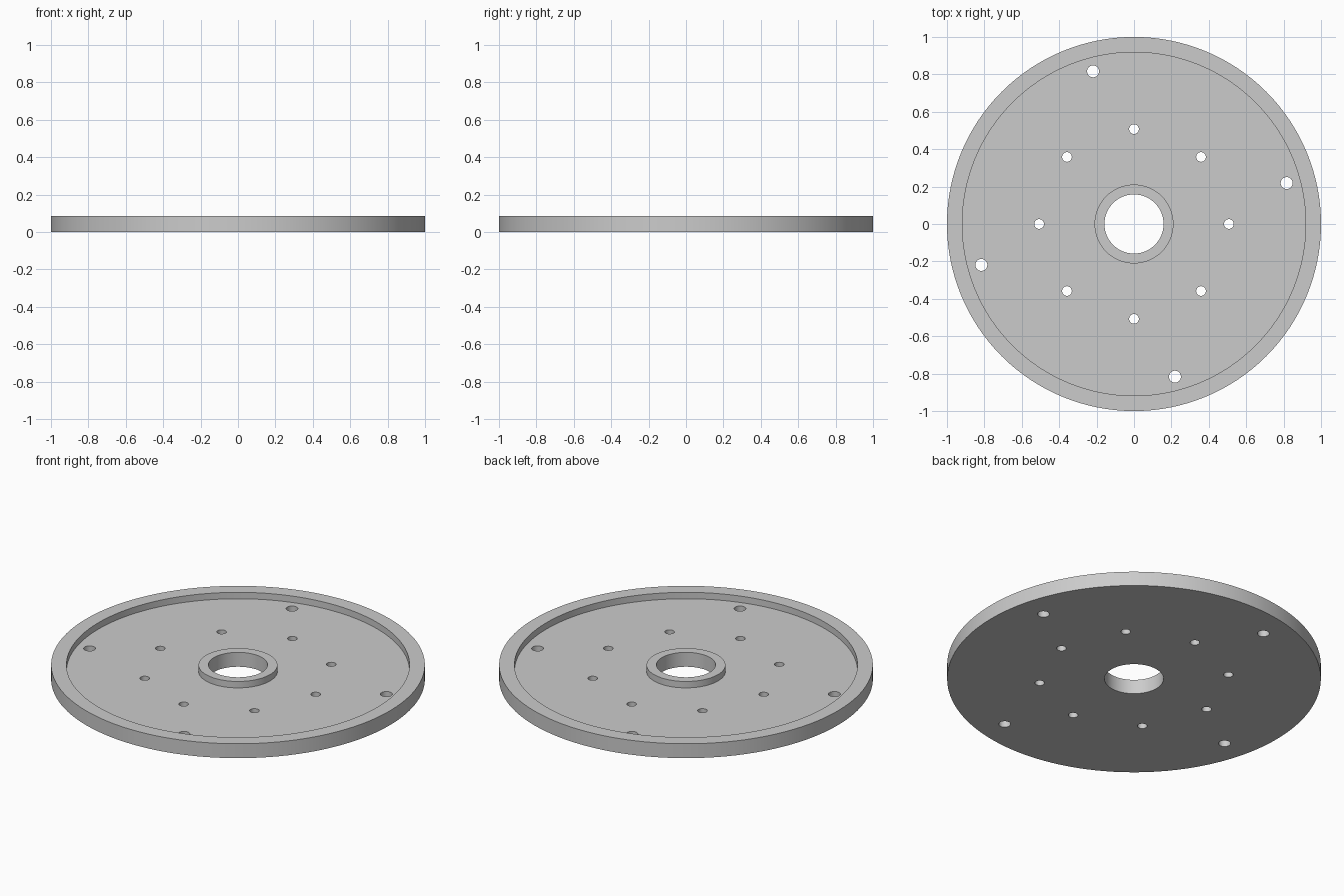
import bpy, bmesh, math
from mathutils import Matrix, Vector

HEIGHT, FLOOR = 0.085, 0.047
cube = bpy.data.objects.get("Cube")
if cube:
    bpy.data.objects.remove(cube, do_unlink=True)

# Single plain grey
grey = bpy.data.materials.new("light_grey")
grey.use_nodes = True
colour = (0.6, 0.6, 0.6, 1)
grey.diffuse_color = colour
grey.node_tree.nodes["Principled BSDF"].inputs["Base Color"].default_value = colour


def add_object(name, bm):
    bmesh.ops.recalc_face_normals(bm, faces=bm.faces)
    mesh = bpy.data.meshes.new(name)
    bm.to_mesh(mesh)
    bm.free()
    mesh.materials.append(grey)
    obj = bpy.data.objects.new(name, mesh)
    bpy.context.collection.objects.link(obj)
    return obj


# Disc: cross-section with hub, recessed floor and raised rim, turned about z
profile = [(0.158, 0), (1, 0), (1, HEIGHT), (0.918, HEIGHT), (0.918, FLOOR),
           (0.211, FLOOR), (0.211, HEIGHT), (0.158, HEIGHT)]
bm = bmesh.new()
verts = [bm.verts.new((r, 0, z)) for r, z in profile]
edges = [bm.edges.new((v, verts[i - 1])) for i, v in enumerate(verts)]
bmesh.ops.spin(bm, geom=verts + edges, cent=(0, 0, 0), axis=(0, 0, 1),
               angle=math.tau, steps=128)
bmesh.ops.remove_doubles(bm, verts=bm.verts, dist=0.0001)
disc = add_object("flanged_disc", bm)

# Drill cutters: inner ring of eight, outer ring of four larger holes
bm = bmesh.new()
for count, ring, radius, start in ((8, 0.507, 0.026, 0), (4, 0.845, 0.032, 15)):
    for i in range(count):
        angle = math.radians(start) + math.tau * i / count
        place = Vector((ring * math.cos(angle), ring * math.sin(angle), 0))
        bmesh.ops.create_cone(bm, cap_ends=True, segments=32, radius1=radius,
                              radius2=radius, depth=0.3,
                              matrix=Matrix.Translation(place))
cutter = add_object("hole_cutters", bm)
cutter.hide_render = True

# Drill the holes, then drop the cutters
bpy.ops.object.select_all(action="DESELECT")
disc.select_set(True)
bpy.context.view_layer.objects.active = disc
drill = disc.modifiers.new("drill_holes", "BOOLEAN")
drill.operation = "DIFFERENCE"
drill.solver = "EXACT"
drill.object = cutter
bpy.ops.object.modifier_apply(modifier=drill.name)
bpy.data.objects.remove(cutter, do_unlink=True)
bpy.ops.object.shade_smooth_by_angle(angle=math.radians(30))
